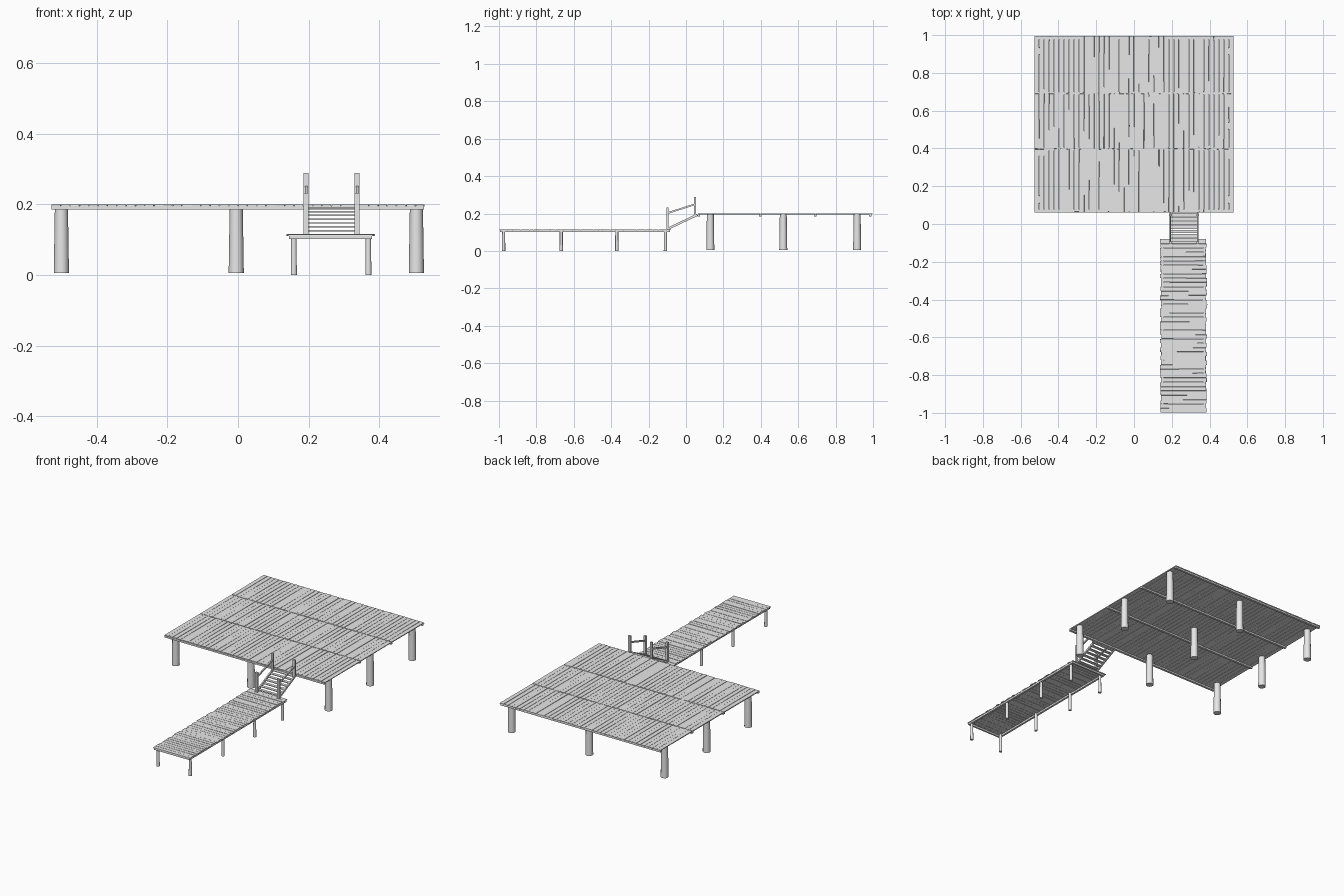
import bpy, bmesh, math, random
from mathutils import Vector, Matrix

if "Cube" in bpy.data.objects:
    bpy.data.objects.remove(bpy.data.objects["Cube"])

random.seed(4)
wood = bpy.data.materials.new("weathered grey wood")
wood.diffuse_color = (0.8, 0.8, 0.8, 1)
wood.use_nodes = True
wood.node_tree.nodes["Principled BSDF"].inputs["Base Color"].default_value = wood.diffuse_color


def finish(bm, name):
    bmesh.ops.recalc_face_normals(bm, faces=bm.faces)
    me = bpy.data.meshes.new(name)
    bm.to_mesh(me)
    bm.free()
    me.materials.append(wood)
    ob = bpy.data.objects.new(name, me)
    bpy.context.collection.objects.link(ob)
    return ob


def box(bm, x0, x1, y0, y1, z0, z1, jitter=0.0):
    m = Matrix.Translation(((x0 + x1) / 2, (y0 + y1) / 2, (z0 + z1) / 2))
    m = m @ Matrix.Diagonal((x1 - x0, y1 - y0, z1 - z0, 1))
    verts = bmesh.ops.create_cube(bm, size=1, matrix=m)["verts"]
    for v in verts:
        v.co.x += random.uniform(-jitter, jitter)
        v.co.y += random.uniform(-jitter, jitter)


def post(bm, x, y, z0, z1, r0, r1, sides):
    m = Matrix.Translation((x, y, (z0 + z1) / 2))
    bmesh.ops.create_cone(bm, cap_ends=True, segments=sides, radius1=r0,
                          radius2=r1, depth=z1 - z0, matrix=m)


def bar(bm, a, b, w, h):
    # square bar between two points in the yz plane
    a, b = Vector(a), Vector(b)
    d = b - a
    m = (Matrix.Translation((a + b) / 2)
         @ Matrix.Rotation(math.atan2(d.z, d.y), 4, 'X')
         @ Matrix.Diagonal((w, d.length, h, 1)))
    bmesh.ops.create_cube(bm, size=1, matrix=m)


# Upper platform planks, three rows running front to back
bm = bmesh.new()
n, rows = 40, (0.062, 0.397, 0.692, 0.997)
step = 1.056 / n
for y0, y1 in zip(rows, rows[1:]):
    for i in range(n):
        x = -0.528 + i * step
        z = random.uniform(0, 0.0012)
        box(bm, x + 0.0008, x + step - 0.0008, y0 + 0.002, y1 - 0.002,
            0.1935 + z, 0.1985 + z, 0.0011)
finish(bm, "platform_planks")

# Cross beams below the platform
bm = bmesh.new()
for y in (0.069, 0.397, 0.692, 0.985):
    box(bm, -0.528, 0.526, y - 0.007, y + 0.007, 0.185, 0.1945)
finish(bm, "platform_beams")

# Round platform posts
bm = bmesh.new()
for x in (-0.5, -0.005, 0.505):
    for y in (0.13, 0.52, 0.915):
        post(bm, x, y, 0.005, 0.194, 0.0215, 0.0185, 12)
finish(bm, "platform_posts")

# Lower walkway planks, running side to side
bm = bmesh.new()
n = 40
step = 0.918 / n
for i in range(n):
    y = -0.998 + i * step
    s, z = random.uniform(-0.004, 0.004), random.uniform(0, 0.0012)
    box(bm, 0.141 + s, 0.383 + s, y + 0.0008, y + step - 0.0008,
        0.1105 + z, 0.1145 + z, 0.0012)
finish(bm, "walkway_planks")

# Walkway side beams and end beams
bm = bmesh.new()
for x in (0.151, 0.373):
    box(bm, x - 0.006, x + 0.006, -0.995, -0.085, 0.101, 0.1115)
for y in (-0.99, -0.09):
    box(bm, 0.152, 0.372, y - 0.005, y + 0.005, 0.101, 0.1115)
finish(bm, "walkway_beams")

# Slim walkway posts
bm = bmesh.new()
for x in (0.158, 0.369):
    for y in (-0.975, -0.667, -0.37, -0.11):
        post(bm, x, y, 0, 0.111, 0.009, 0.008, 10)
finish(bm, "walkway_posts")

# Stair stringers, treads, posts and handrails
parts = {k: bmesh.new() for k in ("stair_stringers", "stair_treads",
                                  "stair_posts", "stair_handrails")}
for x in (0.193, 0.337):
    bar(parts["stair_stringers"], (x, -0.098, 0.118), (x, 0.06, 0.193), 0.008, 0.012)
    box(parts["stair_posts"], x - 0.007, x + 0.007, -0.105, -0.093, 0.112, 0.232)
    box(parts["stair_posts"], x - 0.007, x + 0.007, 0.042, 0.054, 0.186, 0.289)
    bar(parts["stair_handrails"], (x, -0.1, 0.202), (x, 0.05, 0.25), 0.007, 0.009)
for i in range(7):
    t = (i + 0.5) / 7
    y, z = -0.095 + 0.155 * t, 0.12 + 0.075 * t
    box(parts["stair_treads"], 0.19, 0.34, y - 0.009, y + 0.009, z - 0.002, z + 0.002)
for name, b in parts.items():
    finish(b, name)

# Smooth the round posts, keeping the rims sharp
for name in ("platform_posts", "walkway_posts"):
    ob = bpy.data.objects[name]
    bpy.ops.object.select_all(action='DESELECT')
    ob.select_set(True)
    bpy.context.view_layer.objects.active = ob
    bpy.ops.object.shade_smooth_by_angle(angle=math.radians(40))
